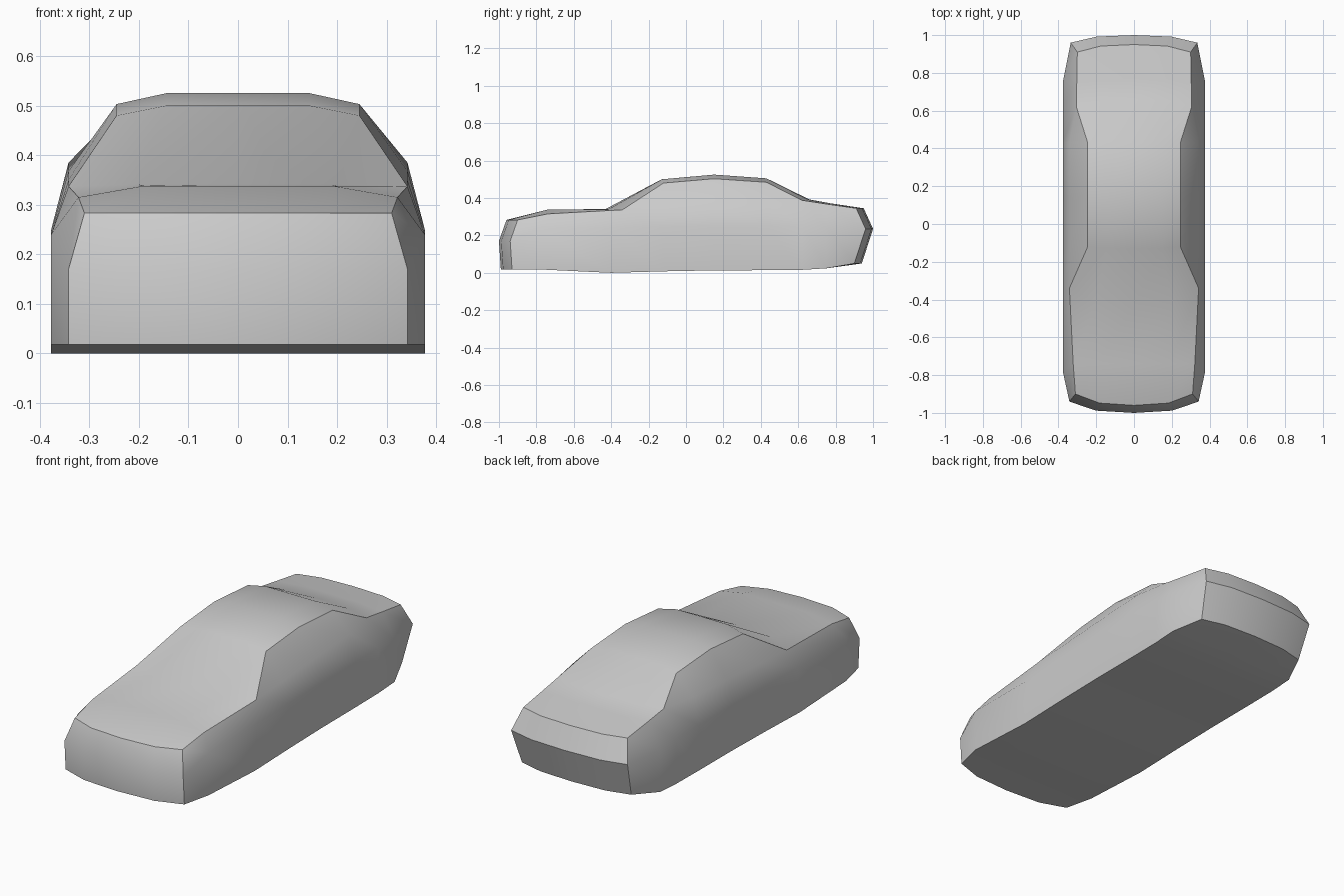
import bpy, bmesh
from math import radians

if "Cube" in bpy.data.objects:
    bpy.data.objects.remove(bpy.data.objects["Cube"])

# Stations nose to tail: edge (x,y,z), crown height, bow of the top line,
# belt, shoulder, sill (each x,y,z)
def station(edge, crown, bow, belt, shoulder, sill):
    return dict(edge=edge, crown=crown, bow=bow, belt=belt or edge,
                shoulder=shoulder, sill=sill)

W = 0.377
stations = [
    station((.31, -.90, .283), .283, -.06, None, (.342, -.94, .17), (.342, -.93, .018)),
    station((.322, -.74, .315), .338, 0, None, (W, -.78, .24), (W, -.78, .018)),
    station((.342, -.34, .337), .341, -.09, None, (W, -.38, .24), (W, -.40, 0)),
    station((.245, -.12, .48), .50, -.01, (.342, -.12, .35), (W, -.12, .245), (W, -.12, .008)),
    station((.245, .15, .503), .525, 0, (.342, .15, .368), (W, .15, .25), (W, .15, .013)),
    station((.245, .43, .484), .505, 0, (.342, .43, .385), (W, .43, .25), (W, .43, .014)),
    station((.305, .62, .388), .392, .04, None, (W, .62, .25), (W, .62, .016)),
    station((.303, .75, .368), .372, .02, None, (W, .75, .245), (W, .75, .024)),
    station((.30, .91, .345), .345, .04, None, (.335, .96, .235), (.315, .90, .05)),
]

def inner(p, bow, z):
    return (p[0] * .59, p[1] + bow * .8, z)

def centre(p, bow, z):
    return (0, p[1] + bow, z)

def flip(p):
    return (-p[0], p[1], p[2])

def ring(s, is_end):
    e, b = s['edge'], s['sill']
    low = s['bow'] if is_end else 0
    half = [inner(e, s['bow'], s['crown']), e, s['belt'], s['shoulder'], b,
            inner(b, low, b[2])]
    return ([centre(e, s['bow'], s['crown'])] + half + [centre(b, low, b[2])]
            + [flip(p) for p in reversed(half)])

bm = bmesh.new()

def skin(rows, closed):
    grid = [[bm.verts.new(p) for p in row] for row in rows]
    n = len(grid[0])
    for a, b in zip(grid, grid[1:]):
        for i in range(n if closed else n - 1):
            j = (i + 1) % n
            bm.faces.new((a[i], a[j], b[j], b[i]))

# Body shell
last = len(stations) - 1
skin([ring(s, i in (0, last)) for i, s in enumerate(stations)], True)

# Nose and tail panels
for s in (stations[0], stations[-1]):
    rows = []
    for key in ('edge', 'shoulder', 'sill'):
        p = s[key]
        i = inner(p, s['bow'], p[2])
        rows.append([flip(p), flip(i), centre(p, s['bow'], p[2]), i, p])
    skin(rows, False)

# Weld edge/belt duplicates and panel seams
bmesh.ops.remove_doubles(bm, verts=bm.verts, dist=.0005)
bmesh.ops.recalc_face_normals(bm, faces=bm.faces)
mesh = bpy.data.meshes.new("car_body")
bm.to_mesh(mesh)
bm.free()
body = bpy.data.objects.new("car_body", mesh)
bpy.context.collection.objects.link(body)
bpy.context.view_layer.objects.active = body
body.select_set(True)
bpy.ops.object.shade_smooth_by_angle(angle=radians(35))
